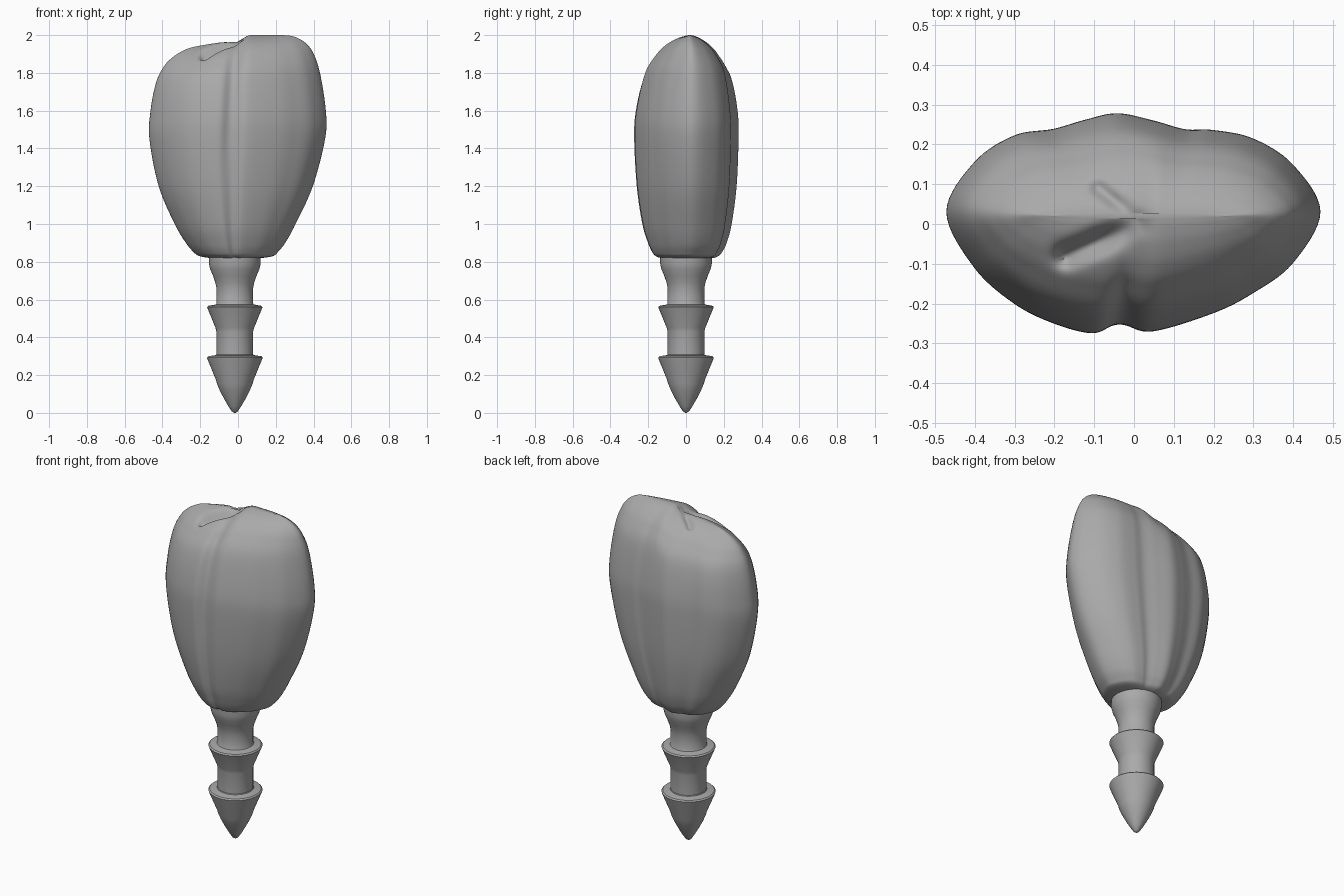
import bpy, bmesh, math
from mathutils import Vector

cube = bpy.data.objects.get("Cube")
if cube:
    bpy.data.objects.remove(cube)

grey = bpy.data.materials.new("plain grey")
grey.use_nodes = True
GREY = (0.4, 0.4, 0.4, 1)
grey.diffuse_color = GREY
grey.node_tree.nodes["Principled BSDF"].inputs["Base Color"].default_value = GREY


def spline(points, steps, closed=False):
    """Catmull-Rom curve through points of any dimension."""
    pts = [Vector(p) for p in points]
    n = len(pts)
    pick = (lambda i: pts[i % n]) if closed else (lambda i: pts[max(0, min(n - 1, i))])
    out = []
    for i in range(n if closed else n - 1):
        a, b, c, d = (pick(i + k) for k in (-1, 0, 1, 2))
        for s in range(steps):
            t = s / steps
            out.append(0.5 * (2 * b + (c - a) * t + (2 * a - 5 * b + 4 * c - d) * t * t
                              + (3 * b - a - 3 * c + d) * t ** 3))
    return out if closed else out + [pts[-1]]


def smoothstep(lo, hi, v):
    t = max(0, min(1, (v - lo) / (hi - lo)))
    return t * t * (3 - 2 * t)


def loft(name, rings):
    """Skin a stack of closed rings and cap both ends."""
    bm = bmesh.new()
    loops = [[bm.verts.new(p) for p in ring] for ring in rings]
    n = len(loops[0])
    for low, high in zip(loops, loops[1:]):
        for i in range(n):
            j = (i + 1) % n
            bm.faces.new((low[i], low[j], high[j], high[i]))
    bm.faces.new(reversed(loops[0]))
    bm.faces.new(loops[-1])
    bmesh.ops.recalc_face_normals(bm, faces=bm.faces)
    mesh = bpy.data.meshes.new(name)
    bm.to_mesh(mesh)
    bm.free()
    mesh.materials.append(grey)
    obj = bpy.data.objects.new(name, mesh)
    bpy.context.collection.objects.link(obj)
    bpy.ops.object.select_all(action='DESELECT')
    obj.select_set(True)
    bpy.context.view_layer.objects.active = obj
    bpy.ops.object.shade_smooth_by_angle(angle=math.radians(35))
    return obj


# Crown: lobed outline at the widest level
WIDE, DEEP = 0.47, 0.275
outline = spline([
    (.47, .03), (.4, .15), (.3, .215), (.2, .236), (.13, .238), (.05, .26),
    (-.04, .278), (-.12, .262), (-.2, .239), (-.3, .222), (-.4, .155), (-.47, .03),
    (-.4, -.11), (-.3, -.2), (-.2, -.25), (-.1, -.275), (-.025, -.256),
    (.05, -.27), (.2, -.225), (.3, -.175), (.4, -.1)], 8, closed=True)

# Crown levels: height, half width, half depth, centre
levels = spline([
    (.82, .14, .14, -.01, .005), (.83, .195, .165, -.01, .005),
    (.85, .222, .183, -.012, .005), (.9, .263, .207, -.013, .006),
    (1, .32, .235, -.015, .004), (1.2, .408, .263, -.012, .002),
    (1.45, .465, .275, -.004, 0), (1.6, .464, .268, .001, .002),
    (1.8, .432, .228, .002, .007), (1.9, .395, .17, .006, .01),
    (1.95, .355, .12, .012, .012), (1.98, .31, .07, .015, .016),
    (1.995, .27, .03, .015, .02), (2, .22, .006, .015, .02)], 6)

# Creases running outward from the pinch: start, end, width, depth
creases = [(Vector((.01, 0)), Vector((-.17, -.08)), .028, .05),
           (Vector((.0, .02)), Vector((-.09, .09)), .018, .02)]


def sculpt(x, y, z):
    """Lower the left lobe and press the creases into the top."""
    top = smoothstep(1.6, 1.95, z)
    drop = .035 * smoothstep(.07, -.03, x) + .03 * smoothstep(-.03, -.3, x)
    for a, b, width, depth in creases:
        line = b - a
        t = (Vector((x, y)) - a).dot(line) / line.length_squared
        near = a + line * max(0, min(1, t))
        gap = (Vector((x, y)) - near).length
        drop += depth * math.exp(-(gap / width) ** 2) * (.25 + .75 * smoothstep(0, .6, t))
    # shallow furrow down the front
    if y < 0:
        middle = -.03 - .06 * (1.9 - z)
        fade = smoothstep(1.1, 1.6, z) * (1 - smoothstep(1.85, 1.97, z))
        y += .008 * fade * math.exp(-((x - middle) / .03) ** 2)
    return x, y, z - drop * top


loft("tooth_crown", [[sculpt(cx + p.x / WIDE * w, cy + p.y / DEEP * d, z)
                      for p in outline] for z, w, d, cx, cy in levels])

# Post: pointed tip, two barbs and a flared neck, turned on one axis
profile = [(.004, 0), (.016, .008), (.034, .035), (.057, .075), (.08, .12), (.095, .155),
           (.1, .175), (.145, .285), (.147, .293), (.14, .3), (.1, .306),
           (.097, .31), (.097, .43), (.102, .45), (.143, .55), (.147, .56),
           (.14, .567), (.1, .574), (.097, .58), (.097, .66), (.103, .69),
           (.115, .725), (.13, .76), (.137, .79), (.137, .83)]
SIDES = 64
angles = [2 * math.pi * i / SIDES for i in range(SIDES)]
loft("barbed_post", [[(r * math.cos(a) - .017, r * math.sin(a), z) for a in angles]
                     for r, z in profile])
